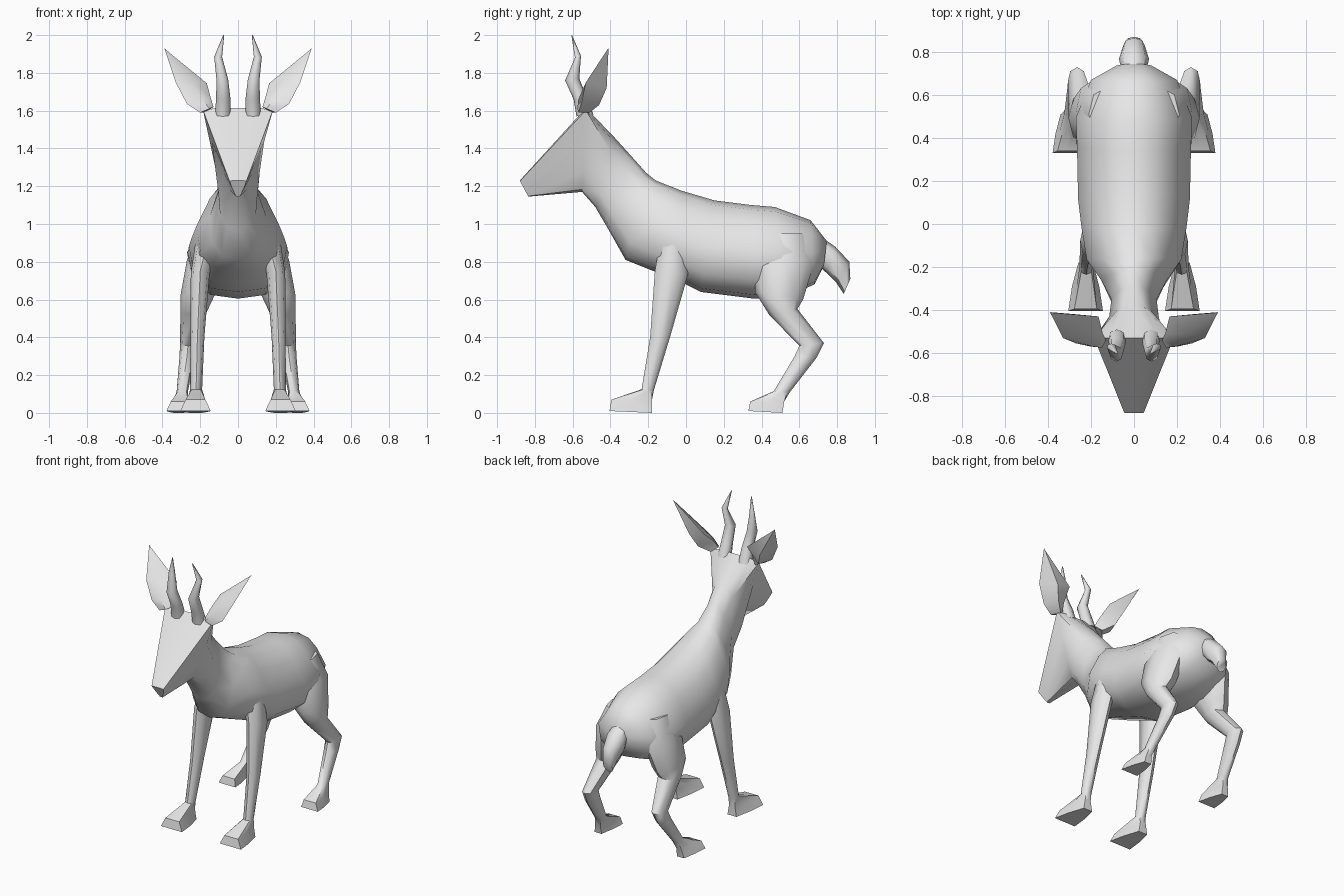
import bpy, bmesh, math

coat = bpy.data.materials.new("grey_coat")
coat.diffuse_color = (0.8, 0.8, 0.8, 1)

# Half cross-sections: (position from lower to upper edge, fraction of half width)
BARREL = [(1, 0), (.95, .4), (.8, .68), (.5, 1), (.2, .9), (.04, .55), (0, 0)]
SKULL = [(1, 0), (1, .6), (.97, 1), (.6, .75), (.25, .45), (.03, .25), (0, 0)]
ROUND = [(1, 0), (.85, .75), (.5, 1), (.15, .75), (0, 0)]
HOOF = [(1, 0), (1, .95), (.5, .75), (0, .4), (0, 0)]


def ring(a, b, cx, hw, shape=ROUND):
    """Closed section between side-view points a and b, each (y, z)."""
    def at(t, x):
        return (x, b[0] + (a[0] - b[0]) * t, b[1] + (a[1] - b[1]) * t)
    right = [at(t, cx + hw * w) for t, w in shape]
    left = [at(t, cx - hw * w) for t, w in shape[-2:0:-1]]
    return right + left


def loft(name, rings, mirror=False, angle=50):
    """Skin the rings in order and close both ends."""
    bm = bmesh.new()
    rows = [[bm.verts.new(p) for p in r] for r in rings]
    n = len(rows[0])
    for r, s in zip(rows, rows[1:]):
        for i in range(n):
            j = (i + 1) % n
            bm.faces.new((r[i], r[j], s[j], s[i]))
    bm.faces.new(rows[0])
    bm.faces.new(rows[-1])
    bmesh.ops.remove_doubles(bm, verts=bm.verts, dist=0.0005)
    bmesh.ops.recalc_face_normals(bm, faces=bm.faces)
    me = bpy.data.meshes.new(name)
    bm.to_mesh(me)
    bm.free()
    me.materials.append(coat)
    ob = bpy.data.objects.new(name, me)
    bpy.context.collection.objects.link(ob)
    bpy.ops.object.select_all(action='DESELECT')
    ob.select_set(True)
    bpy.context.view_layer.objects.active = ob
    bpy.ops.object.shade_smooth_by_angle(angle=math.radians(angle))
    if mirror:
        ob.modifiers.new("other_side", 'MIRROR')
    return ob


# Trunk, neck and head in one skin, from rump to muzzle
loft("body_and_head", [
    ring((.745, .91), (.73, .78), 0, .08, BARREL),
    ring((.66, 1.02), (.68, .68), 0, .20, BARREL),
    ring((.47, 1.09), (.52, .61), 0, .27, BARREL),
    ring((.35, 1.10), (.36, .605), 0, .265, BARREL),
    ring((.15, 1.125), (.08, .64), 0, .26, BARREL),
    ring((-.02, 1.175), (0, .68), 0, .245, BARREL),
    ring((-.16, 1.23), (-.17, .75), 0, .22, BARREL),
    ring((-.21, 1.27), (-.32, .81), 0, .15, BARREL),
    ring((-.29, 1.36), (-.41, .97), 0, .105, BARREL),
    ring((-.38, 1.46), (-.48, 1.09), 0, .115, BARREL),
    ring((-.53, 1.615), (-.55, 1.17), 0, .185, SKULL),
    ring((-.88, 1.23), (-.835, 1.145), 0, .045, SKULL),
])

# Tail
loft("tail", [
    ring((.69, .95), (.68, .80), 0, .05),
    ring((.79, .88), (.745, .74), 0, .07),
    ring((.865, .80), (.795, .69), 0, .05),
    ring((.87, .71), (.835, .63), 0, .035),
])

# Front legs with hooves
loft("front_leg", [
    ring((-.13, .95), (.0, .93), .15, .07),
    ring((-.165, .75), (.01, .73), .20, .05),
    ring((-.19, .40), (-.085, .40), .215, .037),
    ring((-.235, .125), (-.17, .12), .222, .032),
    ring((-.395, .07), (-.18, .07), .225, .055, HOOF),
    ring((-.405, .01), (-.18, 0), .225, .085, HOOF),
], mirror=True)

# Hind legs with thighs and hooves
loft("hind_leg", [
    ring((.38, .95), (.64, .95), .12, .09),
    ring((.36, .82), (.68, .80), .175, .095),
    ring((.365, .64), (.62, .60), .215, .09),
    ring((.44, .52), (.59, .55), .235, .07),
    ring((.60, .355), (.73, .37), .265, .042),
    ring((.575, .30), (.69, .29), .27, .04),
    ring((.465, .115), (.55, .11), .295, .03),
    ring((.34, .06), (.52, .06), .31, .048, HOOF),
    ring((.33, .01), (.51, 0), .315, .067, HOOF),
], mirror=True)

# Ears: narrow root, broad leaf, pointed tip
loft("ear", [
    [(.13, -.54, 1.62), (.15, -.575, 1.61), (.20, -.57, 1.59), (.17, -.51, 1.59)],
    [(.145, -.51, 1.67), (.19, -.57, 1.66), (.27, -.555, 1.635), (.23, -.46, 1.63)],
    [(.165, -.43, 1.745), (.24, -.51, 1.75), (.33, -.53, 1.75), (.27, -.42, 1.72)],
    [(.385, -.412, 1.925), (.387, -.415, 1.925), (.39, -.412, 1.93), (.388, -.41, 1.93)],
], mirror=True)

# Horns, bent forward then back up
loft("horn", [
    ring((-.58, 1.57), (-.49, 1.58), .08, .042),
    ring((-.595, 1.66), (-.525, 1.67), .078, .038),
    ring((-.64, 1.76), (-.565, 1.77), .083, .031),
    ring((-.588, 1.88), (-.556, 1.89), .105, .021),
    ring((-.607, 2.0), (-.603, 2.0), .076, .003),
], mirror=True)
